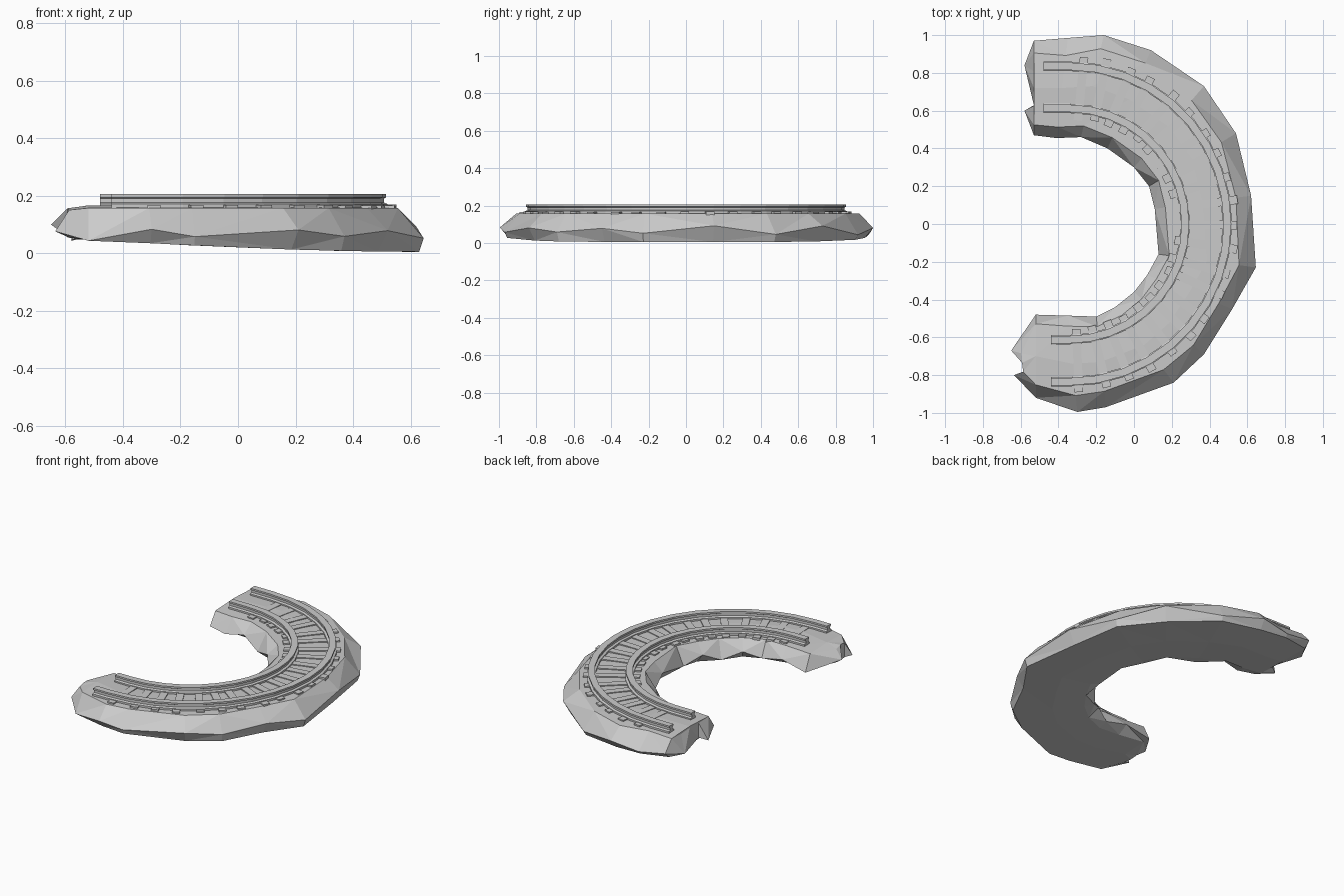
import bpy, bmesh, math, random
from mathutils import Vector, Matrix

random.seed(4)
if "Cube" in bpy.data.objects:
    bpy.data.objects.remove(bpy.data.objects["Cube"], do_unlink=True)

grey = bpy.data.materials.new("stone_grey")
grey.use_nodes = True
colour = (0.6, 0.6, 0.6, 1)
grey.diffuse_color = colour
grey.node_tree.nodes["Principled BSDF"].inputs["Base Color"].default_value = colour

CENTRE = Vector((-0.34, 0, 0))   # centre of the track bend


def finish(bm, name):
    bmesh.ops.recalc_face_normals(bm, faces=bm.faces)
    mesh = bpy.data.meshes.new(name)
    bm.to_mesh(mesh)
    bm.free()
    mesh.materials.append(grey)
    obj = bpy.data.objects.new(name, mesh)
    bpy.context.collection.objects.link(obj)
    return obj


def loft(bm, rings):
    """Skin closed rings of points and cap both ends."""
    rows = [[bm.verts.new(p) for p in ring] for ring in rings]
    n = len(rows[0])
    for a, b in zip(rows, rows[1:]):
        for i in range(n):
            j = (i + 1) % n
            bm.faces.new((a[i], a[j], b[j], b[i]))
    bm.faces.new(rows[0])
    bm.faces.new(rows[-1])


# Rocky bed: outer and inner edge pairs, followed around the bend
EDGES = [
    (-.58, .84, -.58, .60), (-.53, .97, -.53, .47), (-.35, .985, -.41, .455),
    (-.16, 1.0, -.28, .46), (.09, .92, -.14, .40), (.37, .73, 0, .30),
    (.54, .48, .08, .20), (.62, .15, .11, .08), (.645, -.23, .13, -.16),
    (.52, -.45, .07, -.27), (.37, -.69, 0, -.36), (.21, -.84, -.10, -.44),
    (-.15, -.97, -.20, -.49), (-.30, -.995, -.35, -.485),
    (-.52, -.92, -.52, -.48), (-.635, -.80, -.65, -.67)]


def rock_ring(k, edge):
    outer, inner = Vector((edge[0], edge[1], 0)), Vector((edge[2], edge[3], 0))
    end = k in (0, len(EDGES) - 1)
    inward = Vector((0.05 if end else 0, 0, 0))
    at = lambda t, z, shift=inward * 0: outer.lerp(inner, t) + shift + Vector((0, 0, z))
    floor = lambda p: 0.005 + 0.05 * (max(0, 0.6 - p.x) / 1.25) ** 1.6
    mid = outer.lerp(inner, 0.5)
    crown = 0.166 if mid.x < -0.15 else 0.162
    rim = 0.150 if end else 0.157
    belly = 0.06 + (0.025 if k % 2 else -0.01)
    low = 0.08 if k % 2 else 0.03
    return [at(0.15 + random.uniform(-.03, .03), rim, inward),
            at(0.5, crown - (0.01 if end else 0), inward),
            at(0.89, rim, inward),
            at(1, belly + random.uniform(-.01, .02)),
            at(0.88, floor(inner) + 0.008, inward),
            at(0.5, floor(mid), inward),
            at(low, floor(outer), inward),
            at(0, belly + random.uniform(-.01, .01))]


bm = bmesh.new()
loft(bm, [rock_ring(k, e) for k, e in enumerate(EDGES)])
bmesh.ops.triangulate(bm, faces=bm.faces)
finish(bm, "rocky_bed")

# Rails: one I-shaped half profile, mirrored and swept along each bend
HALF = [(.025, .155), (.025, .171), (.012, .176), (.012, .190), (.020, .194), (.020, .205)]
PROFILE = HALF + [(-x, z) for x, z in reversed(HALF)]


def rail(name, radius, steps=18):
    spots = [(Vector((-.48, radius, 0)), Vector((0, 1, 0)))]
    for i in range(steps + 1):
        a = math.pi / 2 - math.pi * i / steps
        out = Vector((math.cos(a), math.sin(a), 0))
        spots.append((CENTRE + out * radius, out))
    spots.append((Vector((-.44, -radius, 0)), Vector((0, -1, 0))))
    bm = bmesh.new()
    loft(bm, [[p + out * x + Vector((0, 0, z)) for x, z in PROFILE] for p, out in spots])
    finish(bm, name)


rail("outer_rail", 0.835)
rail("inner_rail", 0.612)

# Sleepers: slightly uneven planks laid radially under the rails
bm = bmesh.new()
COUNT = 21
for i in range(COUNT):
    a = math.radians(-86 + 172 * i / (COUNT - 1) + random.uniform(-.8, .8))
    r = 0.722 + random.uniform(-.008, .008)
    place = (Matrix.Translation(CENTRE + Vector((r * math.cos(a), r * math.sin(a), .156)))
             @ Matrix.Rotation(a + random.uniform(-.03, .03), 4, 'Z')
             @ Matrix.Rotation(random.uniform(-.012, .012), 4, 'Y')
             @ Matrix.Diagonal((0.335, 0.045, 0.022, 1)))
    bmesh.ops.create_cube(bm, size=1, matrix=place)
finish(bm, "sleepers")
